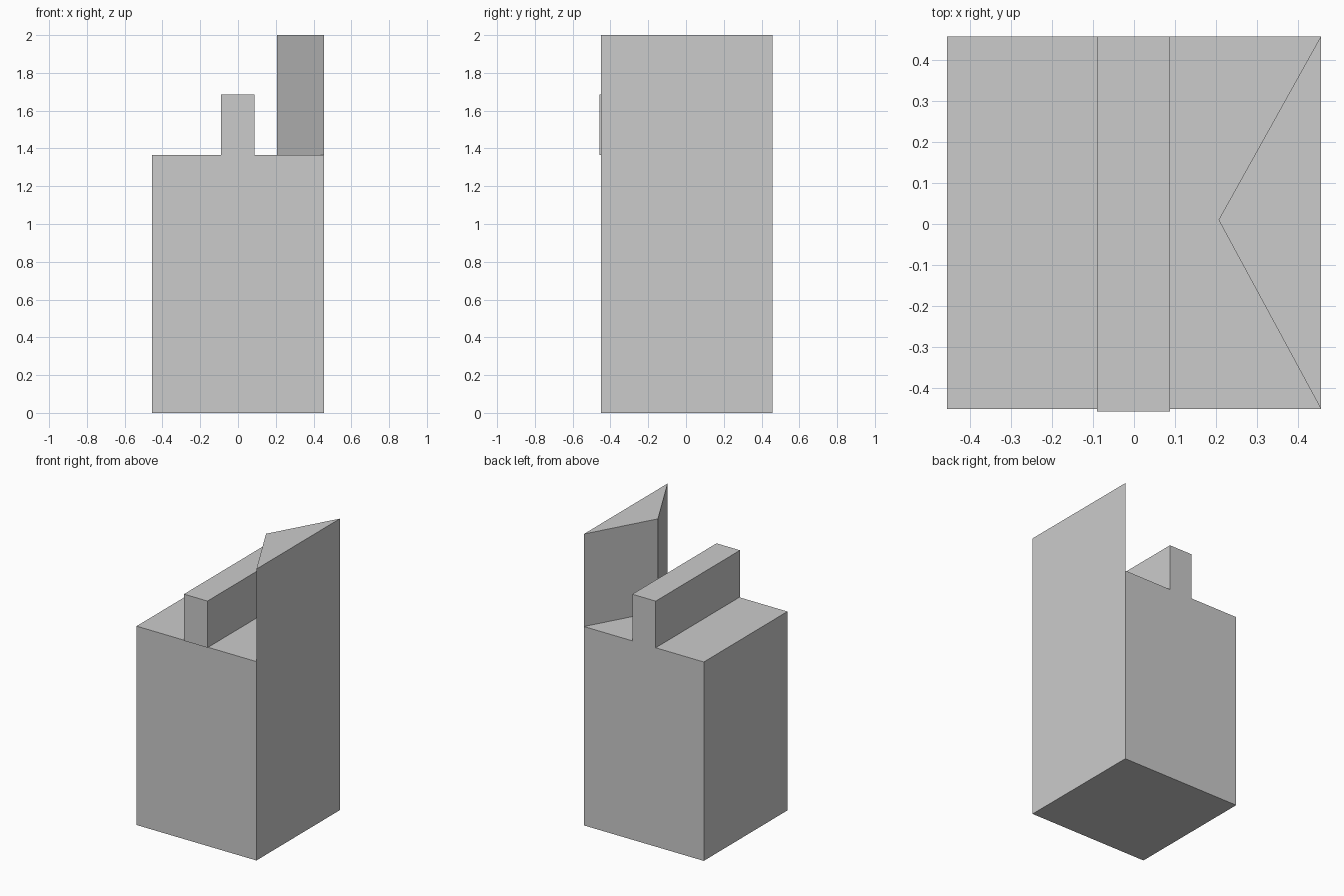
import bpy, bmesh

if "Cube" in bpy.data.objects:
    bpy.data.objects.remove(bpy.data.objects["Cube"])


def extrude(name, outline, z0, z1):
    """Extrude a counter-clockwise plan outline from z0 up to z1."""
    bm = bmesh.new()
    base = bm.faces.new([bm.verts.new((x, y, z0)) for x, y in outline])
    top = bmesh.ops.extrude_face_region(bm, geom=[base], use_keep_orig=True)
    verts = [v for v in top["geom"] if isinstance(v, bmesh.types.BMVert)]
    bmesh.ops.translate(bm, verts=verts, vec=(0, 0, z1 - z0))
    bmesh.ops.recalc_face_normals(bm, faces=bm.faces)
    mesh = bpy.data.meshes.new(name)
    bm.to_mesh(mesh)
    bm.free()
    obj = bpy.data.objects.new(name, mesh)
    bpy.context.collection.objects.link(obj)
    return obj


def rect(x0, x1, y0, y1):
    return [(x0, y0), (x1, y0), (x1, y1), (x0, y1)]


HALF = 0.455
FRONT, BACK = -0.45, 0.457
DECK, RAIL_TOP, TOP = 1.365, 1.685, 2.0

# Tall square block
extrude("body", rect(-HALF, HALF, FRONT, BACK), 0, DECK)

# Narrow ridge across the deck, slightly proud of the front
extrude("ridge", rect(-0.09, 0.088, -0.457, BACK), DECK, RAIL_TOP)

# Triangular upright along the right edge
extrude("wedge", [(HALF, FRONT), (HALF, BACK), (0.206, 0.01)], DECK, TOP)
